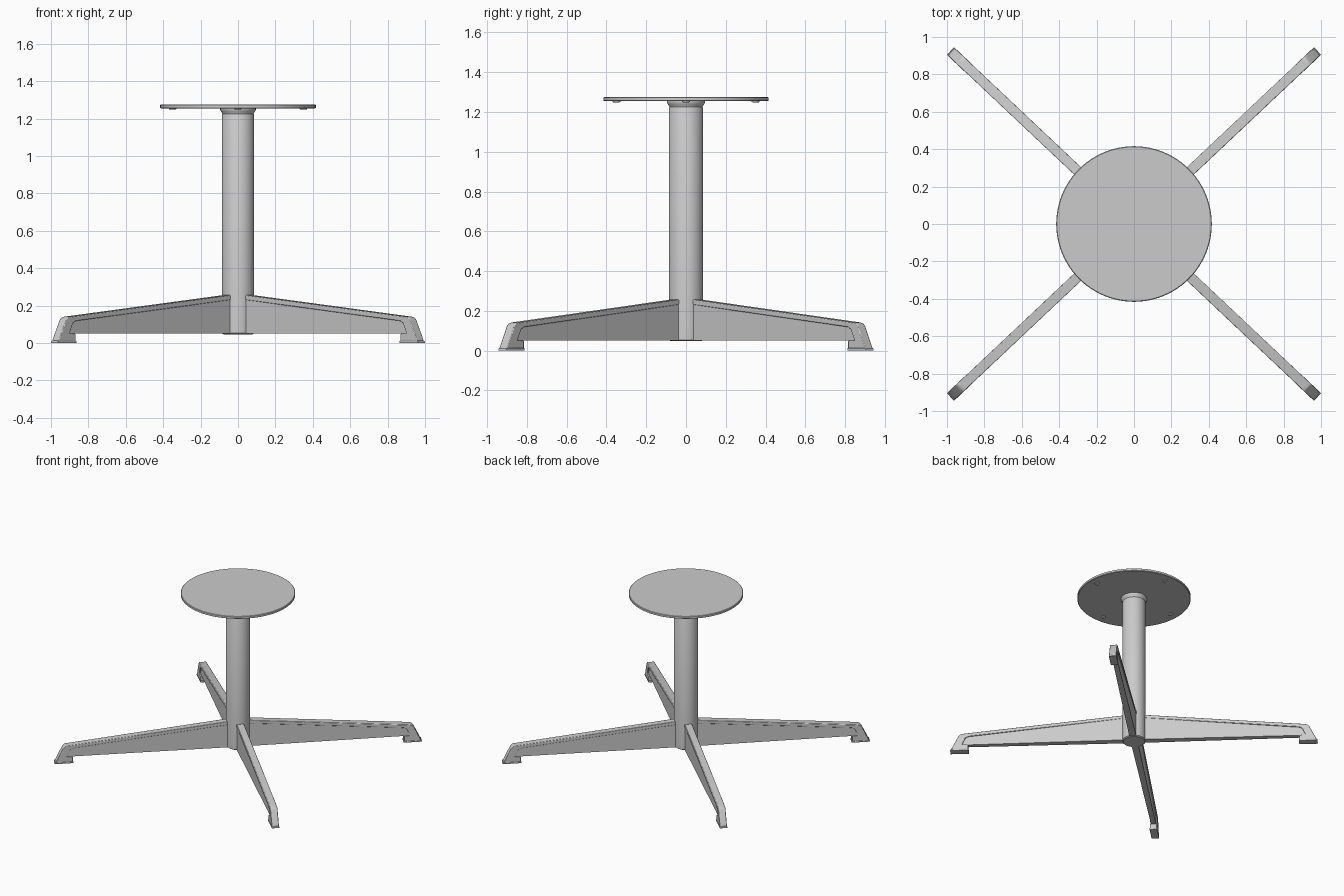
import bpy, bmesh, math
from mathutils import Matrix

if "Cube" in bpy.data.objects:
    bpy.data.objects.remove(bpy.data.objects["Cube"])

LEG_ANGLE = math.radians(43.3)


def finish(name, bm, bevel=0.0):
    bmesh.ops.recalc_face_normals(bm, faces=bm.faces)
    mesh = bpy.data.meshes.new(name)
    bm.to_mesh(mesh)
    bm.free()
    ob = bpy.data.objects.new(name, mesh)
    bpy.context.collection.objects.link(ob)
    if bevel:
        mod = ob.modifiers.new("Bevel", 'BEVEL')
        mod.width = bevel
        mod.segments = 2
        mod.limit_method = 'ANGLE'
    bpy.ops.object.select_all(action='DESELECT')
    bpy.context.view_layer.objects.active = ob
    ob.select_set(True)
    bpy.ops.object.shade_smooth_by_angle(angle=math.radians(35))
    return ob


def lathe(name, profile, x=0, y=0, n=64):
    # revolve (radius, z) points and close both ends
    bm = bmesh.new()
    rings = [[bm.verts.new((x + r * math.cos(2 * math.pi * i / n),
                            y + r * math.sin(2 * math.pi * i / n), z))
              for i in range(n)] for r, z in profile]
    for a, b in zip(rings, rings[1:]):
        for i in range(n):
            j = (i + 1) % n
            bm.faces.new((a[i], a[j], b[j], b[i]))
    bm.faces.new(rings[0])
    bm.faces.new(rings[-1])
    return finish(name, bm)


def slab(name, outline, width, angle, bevel=0.0):
    # (distance, z) outline thickened sideways, then turned to the leg angle
    bm = bmesh.new()
    sides = [[bm.verts.new((u, s * width(u), z)) for u, z in outline] for s in (-1, 1)]
    n = len(outline)
    for side in sides:
        bm.faces.new(side)
    for i in range(n):
        j = (i + 1) % n
        bm.faces.new((sides[0][i], sides[0][j], sides[1][j], sides[1][i]))
    bmesh.ops.transform(bm, matrix=Matrix.Rotation(angle, 4, 'Z'), verts=bm.verts)
    return finish(name, bm, bevel)


# central column and collar
lathe("column", [(0.078, 0.047), (0.086, 0.053), (0.086, 1.22), (0.083, 1.226)])
lathe("collar", [(0.08, 1.215), (0.084, 1.228), (0.092, 1.24), (0.095, 1.247), (0.095, 1.256)])

# round top plate and its four screws
lathe("top_plate", [(0.412, 1.255), (0.416, 1.258), (0.416, 1.272), (0.412, 1.275)], n=96)
for k in range(4):
    a = k * math.pi / 2
    lathe(f"plate_screw_{k + 1}", [(0.014, 1.248), (0.02, 1.251), (0.02, 1.257)],
          0.35 * math.cos(a), 0.35 * math.sin(a), 16)

# leg outlines: raised rim with foot, thinner web below it, foot pad
rim = [(0.03, 0.262), (1.255, 0.141), (1.275, 0.136), (1.288, 0.122), (1.343, 0.01),
       (1.216, 0.01), (1.216, 0.05), (1.262, 0.052), (1.236, 0.106), (1.215, 0.118),
       (0.03, 0.235)]
web = [(0.03, 0.05), (0.03, 0.25), (1.215, 0.13), (1.255, 0.11), (1.28, 0.05)]
pad = [(1.212, 0.0), (1.349, 0.0), (1.346, 0.012), (1.212, 0.012)]

for k, ang in enumerate((LEG_ANGLE, math.pi - LEG_ANGLE, math.pi + LEG_ANGLE, -LEG_ANGLE)):
    slab(f"leg_rim_{k + 1}", rim, lambda u: 0.027, ang, 0.004)
    slab(f"leg_web_{k + 1}", web, lambda u: 0.026 - 0.007 * u, ang)
    slab(f"foot_pad_{k + 1}", pad, lambda u: 0.028, ang, 0.002)
